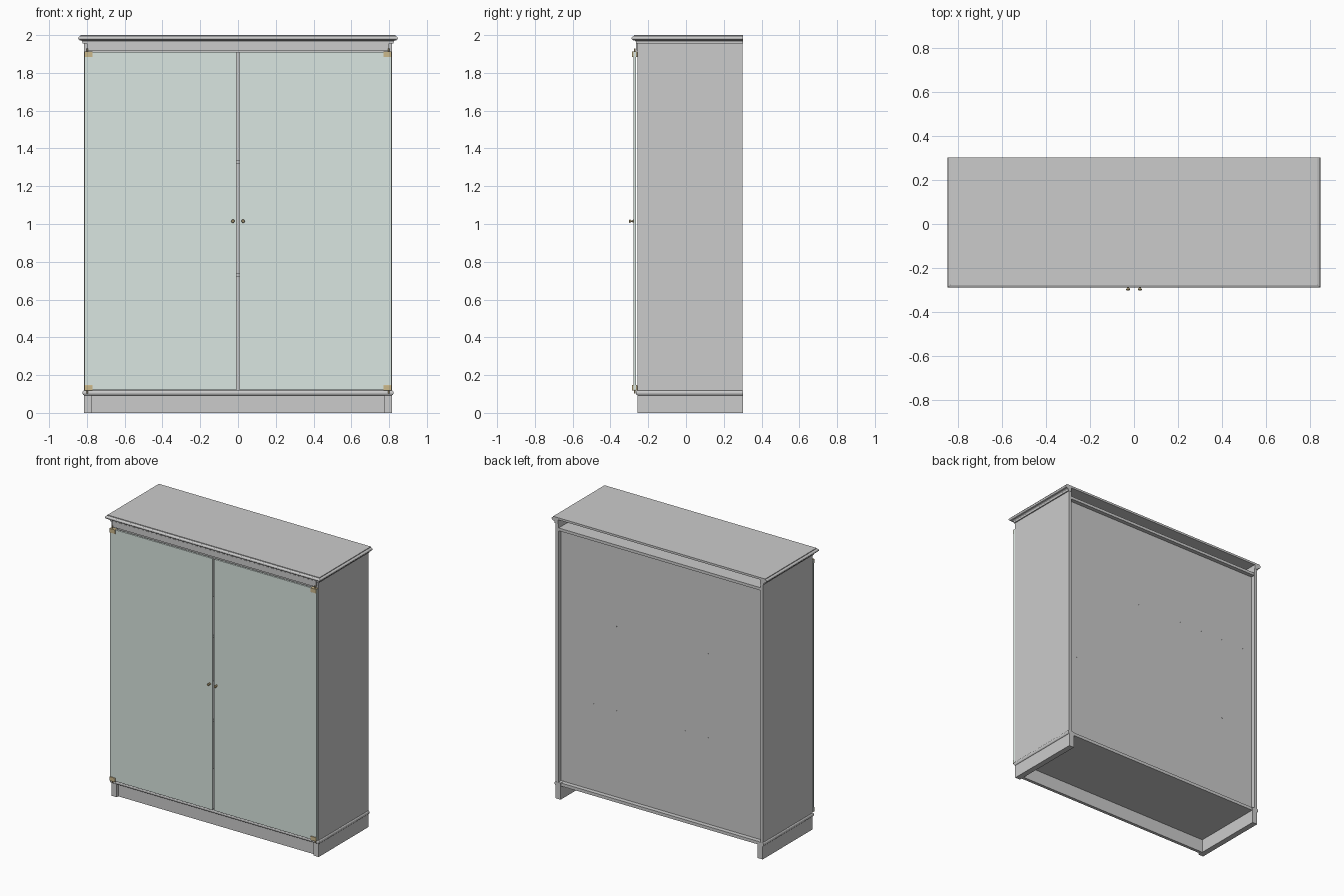
import bpy, bmesh, math
from mathutils import Vector

if "Cube" in bpy.data.objects:
    bpy.data.objects.remove(bpy.data.objects["Cube"])

W, F, B = 0.815, -0.257, 0.302   # half width, front and back of the carcass


def material(name, color):
    m = bpy.data.materials.new(name)
    m.diffuse_color = color
    m.use_nodes = True
    m.node_tree.nodes["Principled BSDF"].inputs["Base Color"].default_value = m.diffuse_color
    return m


glass = material("pale_glass", (0.70, 0.79, 0.75, 1))
brass = material("brass", (0.60, 0.48, 0.26, 1))


def finish(name, bm, mat=None):
    bmesh.ops.recalc_face_normals(bm, faces=bm.faces)
    me = bpy.data.meshes.new(name)
    bm.to_mesh(me)
    bm.free()
    ob = bpy.data.objects.new(name, me)
    bpy.context.collection.objects.link(ob)
    if mat:
        me.materials.append(mat)
    return ob


def box(name, x, y, z, mat=None, bevel=0):
    bm = bmesh.new()
    bmesh.ops.create_cube(bm, size=1)
    for v in bm.verts:
        v.co = Vector([a + (c + 0.5) * (b - a) for (a, b), c in zip((x, y, z), v.co)])
    ob = finish(name, bm, mat)
    if bevel:
        mod = ob.modifiers.new("edge", 'BEVEL')
        mod.width, mod.segments = bevel, 2
    return ob


def pair(name, x, y, z, mat=None, bevel=0):
    box(name + "_right", x, y, z, mat, bevel)
    box(name + "_left", (-x[1], -x[0]), y, z, mat, bevel)


def moulding(name, profile):
    """Mitred sweep round both sides and the front; profile is (outward offset, z)."""
    bm = bmesh.new()
    rings = []
    for sx, front in ((-1, 0), (-1, 1), (1, 1), (1, 0)):
        rings.append([bm.verts.new((sx * (W + o), F - o if front else B, z))
                      for o, z in profile])
    n = len(profile)
    for a, b in zip(rings, rings[1:]):
        for i in range(n):
            j = (i + 1) % n
            bm.faces.new((a[i], a[j], b[j], b[i]))
    bm.faces.new(rings[0])
    bm.faces.new(rings[-1])
    return finish(name, bm)


def lathe(name, pts, loc, axis, mat, n=20):
    """Turned part; pts are (radius, distance along the axis)."""
    bm = bmesh.new()
    rot = Vector((0, 0, 1)).rotation_difference(Vector(axis))
    rings = []
    for r, h in pts:
        rings.append([bm.verts.new(rot @ Vector((r * math.cos(t), r * math.sin(t), h)) + Vector(loc))
                      for t in (2 * math.pi * k / n for k in range(n))])
    for a, b in zip(rings, rings[1:]):
        for k in range(n):
            f = bm.faces.new((a[k], a[(k + 1) % n], b[(k + 1) % n], b[k]))
            f.smooth = len(pts) > 2
    bm.faces.new(rings[0])
    bm.faces.new(rings[-1])
    ob = finish(name, bm, mat)
    ob.data.set_sharp_from_angle(angle=math.radians(35))
    return ob


# Plinth, open at the back, front board set behind the side ends
pair("plinth_side", (W - 0.04, W), (F, B), (0, 0.093))
box("plinth_front", (-W + 0.04, W - 0.04), (F + 0.018, F + 0.04), (0, 0.093))

# Base moulding with a rounded nose
nose = [(0.001 + 0.007 * math.cos(a), 0.106 + 0.012 * math.sin(a))
        for a in (math.pi * (k / 8 - 0.5) for k in range(9))]
moulding("base_moulding", [(-0.04, 0.093), (0, 0.093)] + nose + [(0, 0.118), (-0.04, 0.118)])

# Carcass boards
pair("side_panel", (W - 0.02, W), (F, B - 0.002), (0.118, 1.96))
box("bottom_panel", (-W + 0.02, W - 0.02), (F, B - 0.004), (0.095, 0.117))
box("carcass_top", (-W + 0.02, W - 0.02), (F + 0.002, B - 0.006), (1.905, 1.925))
box("back_panel", (-W + 0.02, W - 0.02), (0.255, 0.267), (0.117, 1.905))
box("frieze", (-W + 0.015, W - 0.015), (F - 0.009, F + 0.02), (1.919, 1.96))

# Interior shelves and their support pins
for i, z in enumerate((0.73, 1.33)):
    box(f"shelf_{i}", (-W + 0.022, W - 0.022), (F + 0.035, 0.255), (z - 0.01, z + 0.01))
    for sx in (-1, 1):
        for y in (-0.17, 0.2):
            lathe(f"shelf_pin_{i}", [(0.004, 0), (0.004, 0.025)],
                  (sx * (W - 0.02), y, z - 0.014), (-sx, 0, 0), brass, 10)
    for k in range(9):
        lathe(f"back_screw_{i}", [(0.003, 0), (0.003, 0.001)],
              (-0.72 + 0.18 * k, 0.267, z), (0, 1, 0), None, 8)

# Crown: cove under a rounded cap, hollow behind, with a flat top board
cove = [(0.008 + 0.015 * (1 - math.cos(a)), 1.963 + 0.009 * math.sin(a))
        for a in (math.pi / 2 * k / 5 for k in range(6))]
cap = [(0.023 + 0.008 * math.cos(a), 1.984 + 0.009 * math.sin(a))
       for a in (math.pi * (k / 8 - 0.5) for k in range(9))]
moulding("crown_moulding", [(-0.02, 1.955), (0.008, 1.955)] + cove + cap
         + [(0.019, 1.995), (0.019, 2.0), (-0.02, 2.0)])
box("top_board", (-W + 0.02, W - 0.02), (F + 0.02, B), (1.985, 2.0))

# Glass doors
pair("glass_door", (0.007, W - 0.002), (-0.278, -0.264), (0.122, 1.911), glass, 0.001)

# Corner hinges clamp the glass, with pivot pins into the frame
for z0, z1, pin, d in ((0.12, 0.147, 0.123, -1), (1.884, 1.912, 1.910, 1)):
    for part, y in (("outer", (-0.285, -0.278)), ("inner", (-0.264, -0.258))):
        pair("hinge_" + part, (W - 0.046, W - 0.003), y, (z0, z1), brass, 0.001)
    pair("hinge_edge", (W - 0.046, W - 0.003), (-0.285, -0.258),
         (z0 - 0.001, z0 + 0.002) if d < 0 else (z1 - 0.002, z1 + 0.001), brass)
    for sx in (-1, 1):
        lathe("pivot_pin", [(0.004, 0), (0.004, 0.02)],
              (sx * (W - 0.017), -0.271, pin), (0, 0, d), brass, 12)

# Turned door knobs
for sx in (-1, 1):
    lathe("door_knob", [(0.008, 0), (0.008, 0.003), (0.004, 0.005), (0.004, 0.012),
                        (0.008, 0.016), (0.009, 0.020), (0.006, 0.024)],
          (sx * 0.027, -0.278, 1.015), (0, -1, 0), brass)
